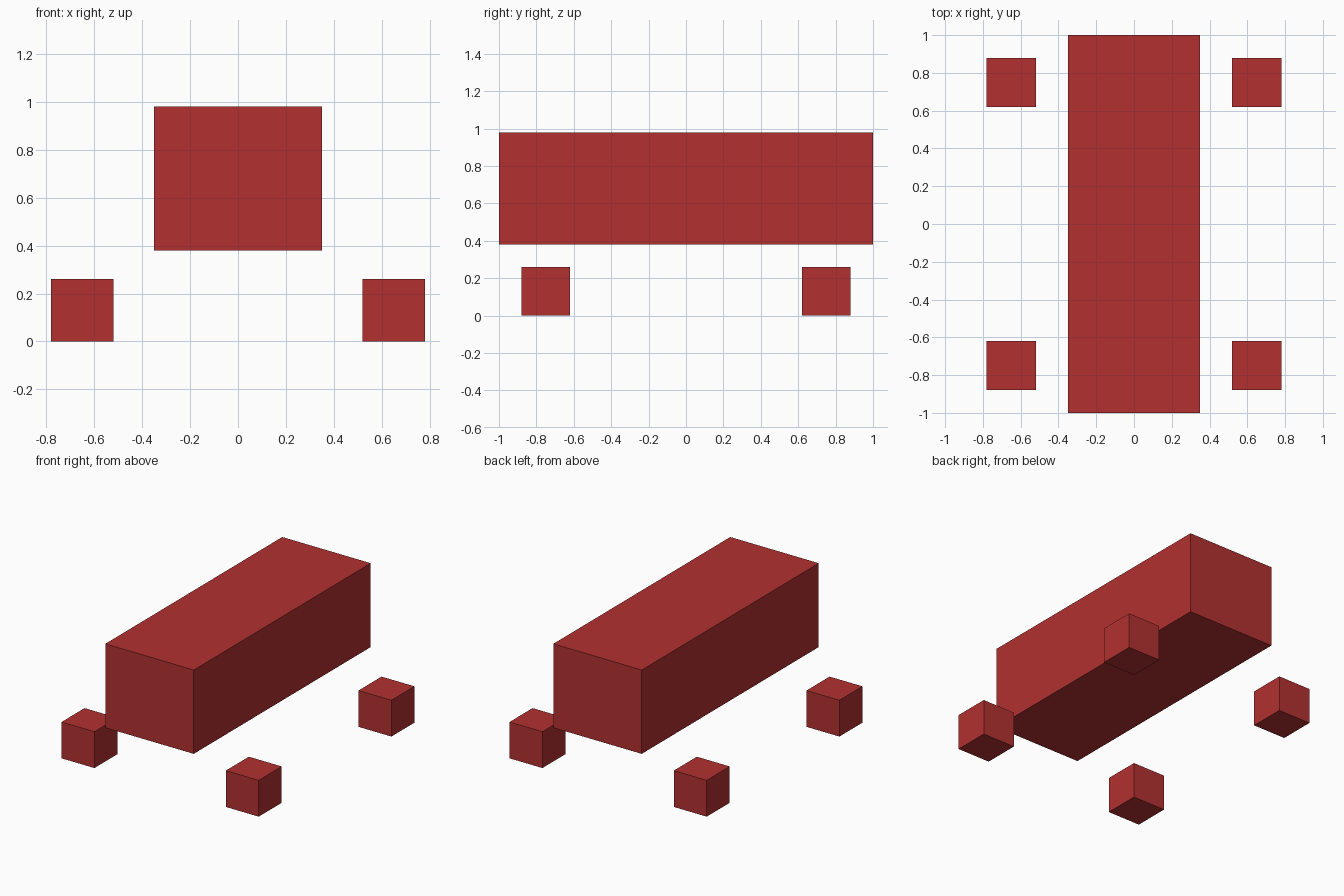
import bpy

if "Cube" in bpy.data.objects:
    bpy.data.objects.remove(bpy.data.objects["Cube"])

# Single flat colour
red = bpy.data.materials.new("deep_red")
red.diffuse_color = (0.45, 0.03, 0.03, 1.0)
red.use_nodes = True
red.node_tree.nodes["Principled BSDF"].inputs["Base Color"].default_value = red.diffuse_color


def box(name, center, size):
    """Flat-shaded box with its scale baked into the mesh."""
    bpy.ops.mesh.primitive_cube_add(size=1, location=center)
    obj = bpy.context.object
    obj.name = name
    obj.scale = size
    bpy.ops.object.transform_apply(location=False, rotation=False, scale=True)
    obj.data.materials.append(red)
    return obj


# Long main body, floating above the corner blocks
box("body", (0, 0, 0.68), (0.70, 2.0, 0.60))

# Four corner blocks on the ground
for side, x in (("left", -0.65), ("right", 0.65)):
    for end, y in (("front", -0.75), ("back", 0.75)):
        box(f"{end}_{side}_block", (x, y, 0.13), (0.26, 0.26, 0.26))
